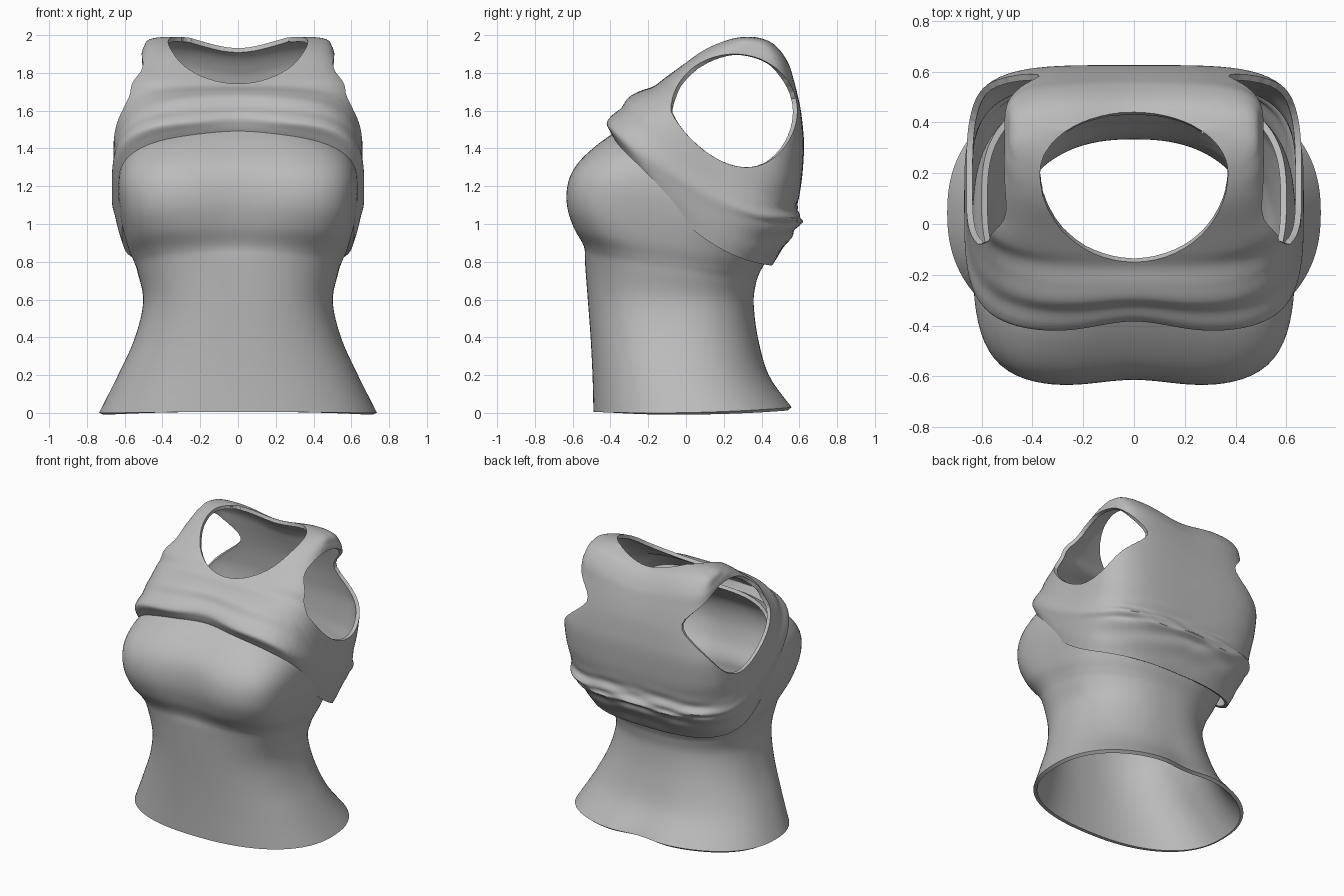
import bpy, bmesh, math
from math import sin, cos, pi, exp
from mathutils import Vector

if "Cube" in bpy.data.objects:
    bpy.data.objects.remove(bpy.data.objects["Cube"])

SEG = 128    # points around each ring
STEPS = 6    # rings between two control rings
THICK = 0.025

cloth = bpy.data.materials.new("grey cloth")
cloth.use_nodes = True
GREY = (0.5, 0.5, 0.5, 1)
cloth.diffuse_color = GREY
cloth.node_tree.nodes["Principled BSDF"].inputs["Base Color"].default_value = GREY


def spline(rows):
    """Smoothly interpolate the control rings."""
    out = []
    for i in range(len(rows) - 1):
        a, b = rows[max(i - 1, 0)], rows[i]
        c, d = rows[i + 1], rows[min(i + 2, len(rows) - 1)]
        for k in range(STEPS):
            t = k / STEPS
            out.append([q + 0.5 * t * (r - p + t * (2 * p - 5 * q + 4 * r - s + t * (3 * (q - r) + s - p)))
                        for p, q, r, s in zip(a, b, c, d)])
    out.append(list(rows[-1]))
    return out


def ring_points(row):
    """Ring through a front and a back point, squared off by separate exponents."""
    fy, fz, by, bz, width, sag, nf, nb, dent = row
    pts = []
    for i in range(SEG):
        a = 2 * pi * i / SEG
        c, s = cos(a), sin(a)
        n = nb if s > 0 else nf
        r = (abs(c) ** n + abs(s) ** n) ** (-1 / n)
        x, v = width * r * c, r * s
        u = (v + 1) / 2
        y = fy + (by - fy) * u
        z = fz + (bz - fz) * u - sag * (1 - v * v)
        if s < 0:    # soft hollow at the middle of the front
            hollow = dent * exp(-(x / 0.2) ** 2) * -v
            y += hollow
            z += hollow * 0.5
        pts.append((x, y, z))
    return pts


def loft(rows, shape):
    bm = bmesh.new()
    rings = []
    for j, row in enumerate(spline(rows)):
        rings.append([bm.verts.new(shape(*p, j / STEPS)) for p in ring_points(row)])
    for lo, hi in zip(rings, rings[1:]):
        for i in range(SEG):
            k = (i + 1) % SEG
            bm.faces.new((lo[i], lo[k], hi[k], hi[i]))
    return bm


def cut_opening(bm, outline, axis, region):
    """Cut a convex outline, swept along an axis, out of the faces in a region."""
    inside = [f for f in bm.faces if region(f.calc_center_median())]
    middle = sum(outline, Vector()) / len(outline)
    for p, q in zip(outline, outline[1:] + outline[:1]):
        normal = (q - p).cross(axis).normalized()
        if normal.dot(middle - p) > 0:
            normal = -normal
        geom = set(inside)
        for f in inside:
            geom.update(f.edges)
            geom.update(f.verts)
        cut = bmesh.ops.bisect_plane(bm, geom=list(geom), dist=1e-5, plane_co=p, plane_no=normal)
        inside = [g for g in cut["geom"] if isinstance(g, bmesh.types.BMFace)
                  and normal.dot(g.calc_center_median() - p) < 0]
    bmesh.ops.delete(bm, geom=inside, context="FACES")


def finish(name, bm):
    """Turn the surface into cloth with a thickness and smooth shading."""
    bmesh.ops.remove_doubles(bm, verts=bm.verts, dist=0.002)
    mesh = bpy.data.meshes.new(name)
    bm.to_mesh(mesh)
    bm.free()
    mesh.materials.append(cloth)
    obj = bpy.data.objects.new(name, mesh)
    bpy.context.collection.objects.link(obj)
    shell = obj.modifiers.new("thickness", "SOLIDIFY")
    shell.thickness = THICK
    shell.offset = -1
    bpy.ops.object.select_all(action="DESELECT")
    obj.select_set(True)
    bpy.context.view_layer.objects.active = obj
    bpy.ops.object.modifier_apply(modifier=shell.name)
    bpy.ops.object.shade_smooth_by_angle(angle=math.radians(40))


# Fitted under top, with a hollow along the lower spine
def spine(x, y, z, level):
    if y > 0:
        y -= 0.035 * exp(-(x / 0.16) ** 2 - level)
    return x, y, z


# Control rings: front y, z, back y, z, half width, sag, squareness front and back, hollow
under_top = loft([
    (-.49, .005, .578, .03, .735, .015, 2.3, 2.3, 0),
    (-.495, .2, .45, .2, .635, 0, 2.3, 2.3, 0),
    (-.505, .4, .385, .4, .545, 0, 2.4, 2.3, 0),
    (-.52, .6, .36, .58, .502, 0, 2.5, 2.3, 0),
    (-.535, .8, .37, .68, .53, 0, 2.7, 2.3, 0),
    (-.55, .88, .385, .73, .55, 0, 3, 2.4, .01),
    (-.605, .98, .41, .78, .58, 0, 3.6, 2.5, .02),
    (-.64, 1.1, .44, .84, .605, 0, 4.1, 2.6, .028),
    (-.632, 1.22, .48, .9, .625, 0, 4.2, 2.7, .028),
    (-.58, 1.32, .51, .95, .635, 0, 4, 2.8, .02),
    (-.475, 1.42, .53, 1.0, .63, 0, 3.5, 2.8, .02),
    (-.345, 1.51, .54, 1.05, .60, 0, 2.8, 2.8, .02),
], spine)
finish("under_top", under_top)


# Pulled-up vest, gathered in rolls at the back hem and dipping at the nape
def gather(x, y, z, level):
    if y > 0:
        amount = 0.008 * exp(-((level - 2.5) / 1.6) ** 2) * min(1, y / 0.2)
        y += amount * (sin(9 * abs(x) + 5 * level) + 0.6 * sin(17 * abs(x) - 4 * level))
    nape = min(1, max(0, (level - 9) / 2))
    return x, y, z - 0.045 * nape * exp(-(x / 0.22) ** 2)


vest = loft([
    (-.395, 1.47, .455, .78, .615, .15, 3.8, 2.8, .03),
    (-.412, 1.50, .52, .88, .638, .15, 4.1, 2.9, .035),
    (-.428, 1.535, .58, .97, .658, .13, 4.4, 3.1, .045),
    (-.405, 1.57, .61, 1.02, .668, .13, 4.2, 3.3, .04),
    (-.355, 1.61, .588, 1.08, .662, .11, 3.9, 3.5, .03),
    (-.315, 1.665, .60, 1.15, .66, .09, 3.6, 3.7, .02),
    (-.25, 1.70, .615, 1.25, .66, .06, 3.4, 4, .01),
    (-.17, 1.73, .625, 1.4, .655, .03, 3.5, 4.2, 0),
    (-.11, 1.775, .62, 1.5, .625, 0, 4.3, 4.2, 0),
    (-.03, 1.835, .605, 1.62, .565, 0, 5, 4.2, 0),
    (.08, 1.92, .575, 1.76, .52, 0, 5, 4.2, 0),
    (.18, 1.97, .54, 1.87, .50, 0, 4.5, 4.2, 0),
    (.27, 1.995, .47, 1.96, .455, 0, 3.2, 3.2, 0),
    (.37, 2.0, .37, 2.0, .24, 0, 2.5, 2.5, 0),
], gather)

# Neck and arm openings
neck, arm = [], []
for i in range(56):
    c, s = cos(2 * pi * i / 56), sin(2 * pi * i / 56)
    low = min(s, 0)
    neck.append(Vector((.37 * c, .2 + (.24 if s > 0 else .35) * s, 0)))
    arm.append(Vector((0, .255 + .335 * c * (1 + .2 * low) - .067 * low, 1.6 + .3 * s)))
cut_opening(vest, neck, Vector((0, 0, 1)), lambda p: p.z > 1.45)
for side in (-1, 1):
    cut_opening(vest, arm, Vector((1, 0, 0)), lambda p: p.x * side > .35)
finish("vest", vest)
